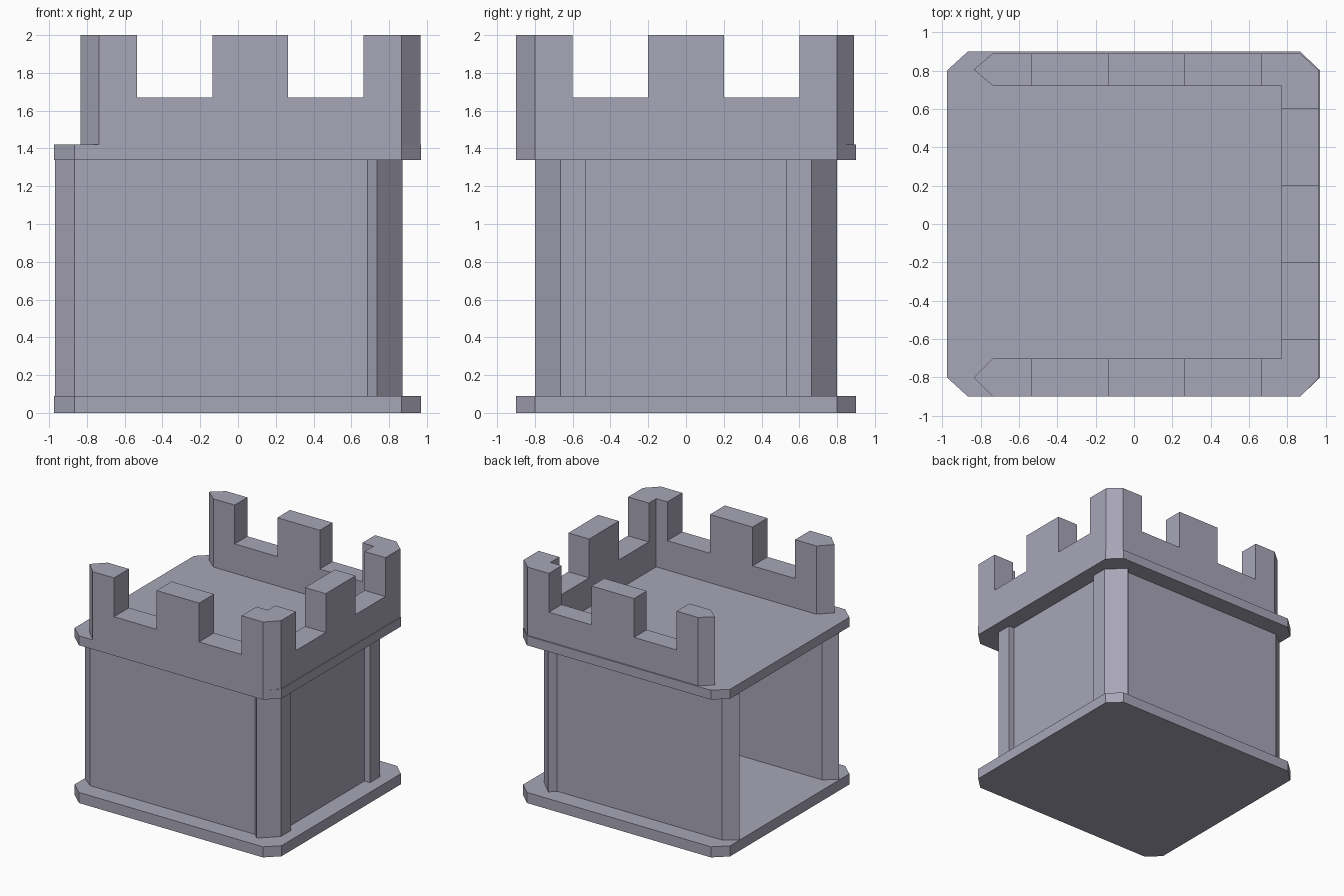
import bpy
import bmesh

cube = bpy.data.objects.get("Cube")
if cube:
    bpy.data.objects.remove(cube, do_unlink=True)

# Single stone colour
STONE = (0.39, 0.38, 0.475, 1.0)
stone = bpy.data.materials.new("grey_stone")
stone.use_nodes = True
stone.diffuse_color = STONE
stone.node_tree.nodes["Principled BSDF"].inputs["Base Color"].default_value = STONE


def prism(name, outline, z0, z1):
    """Extrude a flat outline from height z0 to z1."""
    bm = bmesh.new()
    face = bm.faces.new([bm.verts.new((x, y, z0)) for x, y in outline])
    top = bmesh.ops.extrude_face_region(bm, geom=[face])["geom"]
    verts = [v for v in top if isinstance(v, bmesh.types.BMVert)]
    bmesh.ops.translate(bm, verts=verts, vec=(0, 0, z1 - z0))
    bmesh.ops.recalc_face_normals(bm, faces=bm.faces)
    mesh = bpy.data.meshes.new(name)
    bm.to_mesh(mesh)
    bm.free()
    mesh.materials.append(stone)
    obj = bpy.data.objects.new(name, mesh)
    bpy.context.collection.objects.link(obj)
    return obj


def box(name, x0, x1, y0, y1, z0, z1):
    return prism(name, [(x0, y0), (x1, y0), (x1, y1), (x0, y1)], z0, z1)


FLOOR, CEILING, ROOF, CRENEL, TOP = 0.09, 1.34, 1.42, 1.67, 2.0

# Floor and roof slabs with clipped corners
slab = [(-0.865, -0.9), (0.865, -0.9), (0.97, -0.8), (0.97, 0.8),
        (0.865, 0.9), (-0.865, 0.9), (-0.975, 0.8), (-0.975, -0.8)]
prism("floor_slab", slab, 0, FLOOR)
prism("roof_slab", slab, CEILING, ROOF)

# Front and back walls with pointed free ends, and pointed corner posts
for side, s in (("front", -1), ("back", 1)):
    wall = [(-0.97, 0.67), (-0.865, 0.75), (0.735, 0.75), (0.735, 0.59), (-0.865, 0.59)]
    prism(side + "_wall", [(x, y * s) for x, y in wall], FLOOR, CEILING)
    post = [(0.735, 0.8), (0.87, 0.665), (0.87, 0.53), (0.6, 0.53), (0.6, 0.665)]
    prism(side + "_corner_post", [(x, y * s) for x, y in post], FLOOR, CEILING)

# Recessed side wall between the posts
box("side_wall", 0.655, 0.817, -0.6, 0.6, FLOOR, CEILING)

# Three-sided parapet with pointed free ends
parapet = prism("battlements", [
    (-0.835, -0.8), (-0.735, -0.9), (0.865, -0.9), (0.965, -0.8),
    (0.965, 0.8), (0.865, 0.89), (-0.735, 0.89), (-0.835, 0.805),
    (-0.735, 0.72), (0.77, 0.72), (0.77, -0.7), (-0.735, -0.7)], ROOF, TOP)

# Gaps between the merlons
gaps = [(-0.535, -0.135, -1.1, 1.1), (0.265, 0.665, -1.1, 1.1),
        (0.7, 1.1, -0.6, -0.2), (0.7, 1.1, 0.2, 0.6)]
bpy.context.view_layer.objects.active = parapet
for gap in gaps:
    cutter = box("gap_cutter", *gap, CRENEL, TOP + 0.2)
    cutter.hide_render = True
    mod = parapet.modifiers.new("gap", "BOOLEAN")
    mod.operation = "DIFFERENCE"
    mod.solver = "EXACT"
    mod.object = cutter
    bpy.ops.object.modifier_apply(modifier=mod.name)
    bpy.data.objects.remove(cutter, do_unlink=True)
